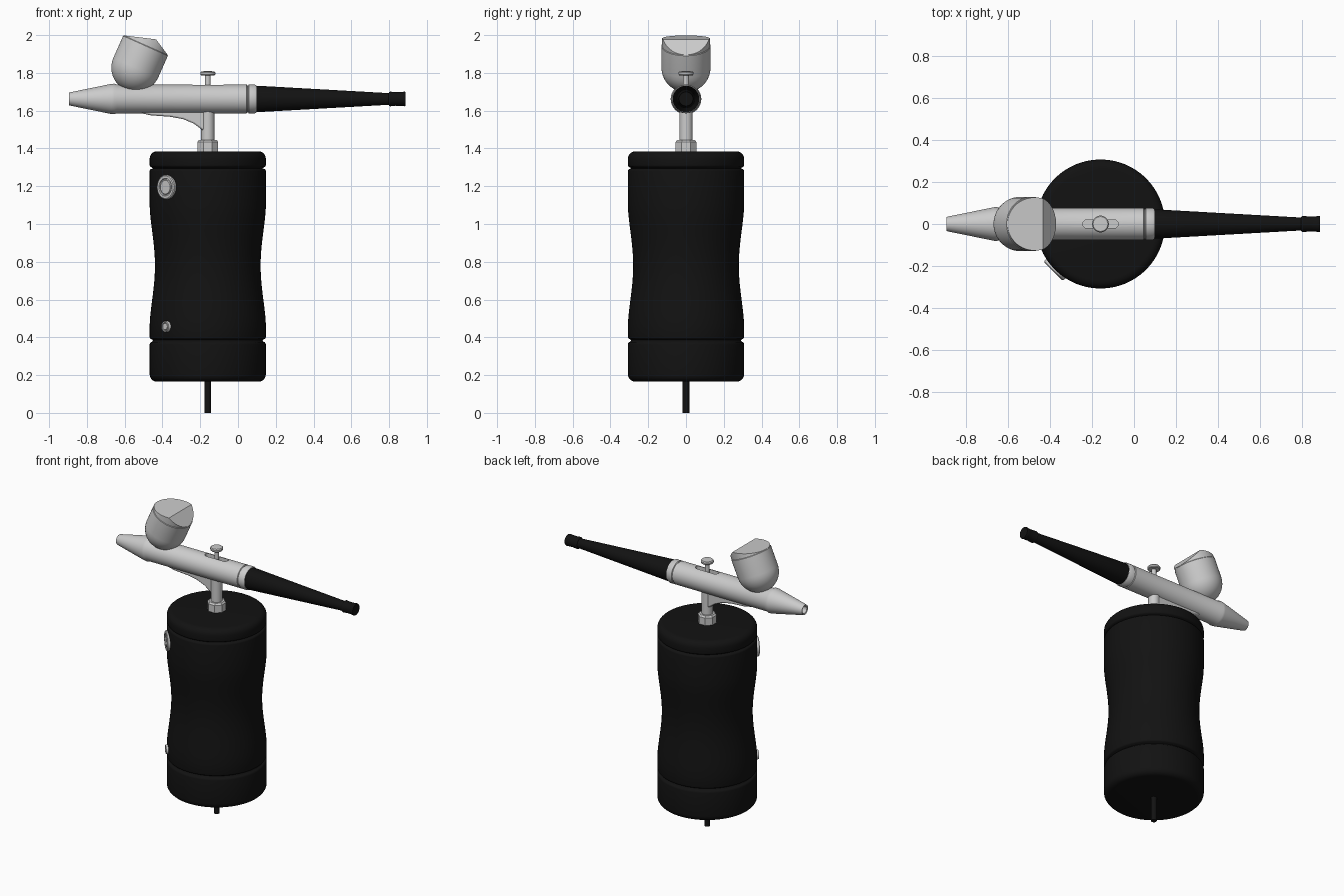
import bpy, bmesh, math
from mathutils import Matrix, Vector

if "Cube" in bpy.data.objects:
    bpy.data.objects.remove(bpy.data.objects["Cube"])

CX = -0.16          # vertical axis of the grip
AX = 1.662          # height of the barrel axis
black = bpy.data.materials.new("black_rubber")
black.diffuse_color = (0.006, 0.006, 0.006, 1)
black.use_nodes = True
black.node_tree.nodes["Principled BSDF"].inputs["Base Color"].default_value = black.diffuse_color


def finish(name, bm, mat=None, smooth=True):
    bmesh.ops.recalc_face_normals(bm, faces=bm.faces)
    me = bpy.data.meshes.new(name)
    bm.to_mesh(me)
    bm.free()
    ob = bpy.data.objects.new(name, me)
    bpy.context.collection.objects.link(ob)
    if mat:
        me.materials.append(mat)
    if smooth:
        smooth_by_angle(ob)
    return ob


def smooth_by_angle(ob):
    bpy.ops.object.select_all(action='DESELECT')
    ob.select_set(True)
    bpy.context.view_layer.objects.active = ob
    bpy.ops.object.shade_smooth_by_angle(angle=math.radians(32))


def lathe_bm(prof, seg=48):
    """Closed solid of revolution about local z from (radius, z) points."""
    bm = bmesh.new()
    rings = []
    for r, z in prof:
        if r == 0:
            rings.append([bm.verts.new((0, 0, z))] * seg)
        else:
            rings.append([bm.verts.new((r * math.cos(a), r * math.sin(a), z))
                          for a in ((i + .5) * 2 * math.pi / seg for i in range(seg))])
    for (pa, a), (pb, b) in zip(zip(prof, rings), zip(prof[1:], rings[1:])):
        for i in range(seg):
            j = (i + 1) % seg
            if pa[0] == 0:
                bm.faces.new((a[0], b[j], b[i]))
            elif pb[0] == 0:
                bm.faces.new((a[i], a[j], b[0]))
            else:
                bm.faces.new((a[i], a[j], b[j], b[i]))
    return bm


def lathe(name, prof, loc, rot=Matrix(), mat=None, seg=48):
    bm = lathe_bm(prof, seg)
    bm.transform(Matrix.Translation(loc) @ rot)
    return finish(name, bm, mat)


def prism(name, pts, y0, y1, axis='Y', smooth=True):
    """Outline extruded along y (points are x,z) or z (points are x,y)."""
    bm = bmesh.new()
    co = (lambda p, t: (p[0], t, p[1])) if axis == 'Y' else (lambda p, t: (p[0], p[1], t))
    a = [bm.verts.new(co(p, y0)) for p in pts]
    b = [bm.verts.new(co(p, y1)) for p in pts]
    bm.faces.new(a)
    bm.faces.new(b)
    for i in range(len(pts)):
        j = (i + 1) % len(pts)
        bm.faces.new((a[i], a[j], b[j], b[i]))
    return finish(name, bm, smooth=smooth)


def arc(cr, cz, rad, a0, a1, n=5):
    return [(cr + rad * math.cos(math.radians(a0 + (a1 - a0) * i / n)),
             cz + rad * math.sin(math.radians(a0 + (a1 - a0) * i / n))) for i in range(n + 1)]


# compressor grip: base, waisted body, top cap separated by grooves
R, WAIST = 0.308, 0.28
prof = [(0, 0.165)] + arc(R - .04, 0.205, .04, -90, 0)
prof += arc(R - .015, 0.362, .015, 0, 80, 3) + [(R - .018, 0.385)]
prof += arc(R - .012, 0.402, .012, -80, 0, 3)
for i in range(25):
    t = i / 24
    k = (0.5 - 0.5 * math.cos(2 * math.pi * t)) ** 0.8
    prof.append((R - (R - WAIST) * k, 0.46 + 0.64 * t))
prof += arc(R - .012, 1.28, .012, 0, 80, 3) + [(R - .018, 1.295)]
prof += arc(R - .012, 1.312, .012, -80, 0, 3)
prof += arc(R - .04, 1.345, .04, 0, 90) + [(0, 1.385)]
lathe("compressor_grip", prof, (CX, 0, 0), mat=black, seg=72)

# cable
lathe("power_cable", [(0, 0), (.018, 0), (.018, .18), (0, .18)], (CX, 0, 0), mat=black, seg=20)

# coupling nut and stem
lathe("coupling_nut", [(0, 1.37), (.059, 1.37), (.059, 1.435), (.05, 1.446), (0, 1.446)],
      (CX, 0, 0), seg=8)
lathe("air_stem", [(0, 1.43), (.035, 1.43), (.035, 1.64), (0, 1.64)], (CX, 0, 0), seg=32)

# curved brace under the barrel
brace = prism("barrel_brace", [(-.53, 1.605), (-.505, 1.585), (-.46, 1.575), (-.36, 1.568),
                               (-.29, 1.555), (-.235, 1.532), (-.185, 1.495), (-.16, 1.495),
                               (-.16, 1.605)], -.026, .026)
bev = brace.modifiers.new("round_edges", 'BEVEL')
bev.width, bev.segments = 0.008, 2

# barrel with nozzle cone
ALONG_X = Matrix.Rotation(math.pi / 2, 4, 'Y')
barrel = lathe("barrel", [(0, -.83), (.024, -.83), (.024, -.892), (.033, -.895), (.036, -.885),
                          (.080, -.67), (.081, -.655), (.076, -.64), (.076, .046),
                          (.071, .049), (.071, .054), (.076, .057), (.076, .09),
                          (.072, .098), (0, .098)], (0, 0, AX), ALONG_X)

# trigger slot cut in the top of the barrel
slot = [(CX + .065 + .02 * math.cos(a), .02 * math.sin(a))
        for a in (math.pi * (i / 8 - .5) for i in range(9))]
slot += [(2 * CX - x, -y) for x, y in slot]
cutter = prism("slot_cutter", slot, AX + .045, AX + .12, 'Z', False)
cutter.hide_render = True
cut = barrel.modifiers.new("slot", 'BOOLEAN')
cut.operation, cut.object, cut.solver = 'DIFFERENCE', cutter, 'EXACT'
bpy.context.view_layer.objects.active = barrel
bpy.ops.object.modifier_apply(modifier=cut.name)
bpy.data.objects.remove(cutter)
smooth_by_angle(barrel)

# trigger
lathe("trigger", [(0, 1.68), (.015, 1.68), (.015, 1.785), (.036, 1.787), (.04, 1.792),
                  (.04, 1.802), (.035, 1.808), (0, 1.81)], (CX, 0, 0), seg=28)

# tapered tail handle
lathe("tail_handle", [(0, .09), (.067, .09), (.070, .105), (.031, .797), (.036, .80),
                      (.039, .806), (.036, .835), (.037, .87), (.039, .88), (.037, .888),
                      (0, .888)], (0, 0, AX), ALONG_X, black)

# paint cup: round-bottomed, leaning back
LEAN = Matrix.Rotation(math.radians(24), 4, 'Y')
CUP = Vector((-.541, 0, 1.828))
CR, CH = 0.13, 0.13
lathe("paint_cup", [(0, -CR)] + arc(0, 0, CR, -81, 0, 9) + [(CR, CH - .004), (CR - .004, CH), (0, CH)],
      CUP, LEAN)

# wedge-topped lid
LR, PX, PH = CR - .003, .037, .05
bm = lathe_bm([(0, CH - .01), (LR, CH - .01), (LR, CH + .08), (0, CH + .08)])
for side in (-1, 1):
    run = abs(side * LR - PX)
    res = bmesh.ops.bisect_plane(bm, geom=bm.verts[:] + bm.edges[:] + bm.faces[:],
                                 plane_co=(PX, 0, CH + PH), plane_no=(side * PH, 0, run),
                                 clear_outer=True)
    bmesh.ops.holes_fill(bm, edges=[e for e in bm.edges if e.is_boundary], sides=0)
bm.transform(Matrix.Translation(CUP) @ LEAN)
finish("cup_lid", bm)

# power button and charging socket on the front left of the grip
OUT = Vector((-1, -1, 0)).normalized()
FACE = OUT.to_track_quat('Z', 'Y').to_matrix().to_4x4()


def button(name, z, s, h):
    lathe(name, [(0, h), (.56 * s, h), (.60 * s, h - .006), (.68 * s, h - .006), (.72 * s, h),
                 (.92 * s, h), (s, h - .004), (s, -.03), (0, -.03)],
          Vector((CX, 0, z)) + OUT * R, FACE, seg=40)


button("power_button", 1.195, .065, .011)
button("charging_socket", 0.457, .03, .012)
